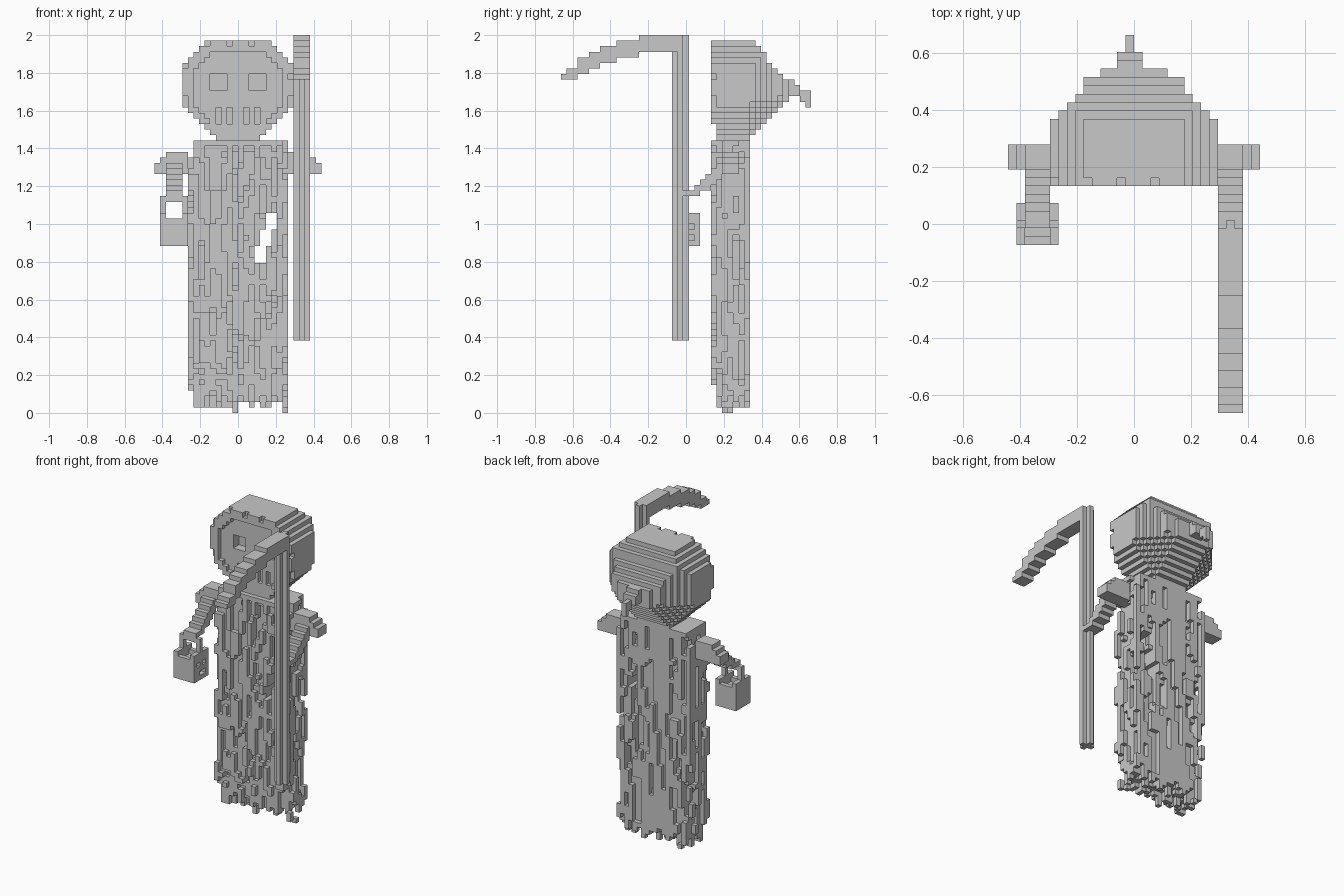
import bpy
import bmesh
import random
from mathutils import Vector

random.seed(7)
V = 2 / 68  # edge length of one cube

cube = bpy.data.objects.get("Cube")
if cube:
    bpy.data.objects.remove(cube, do_unlink=True)

stone = bpy.data.materials.new("plain grey")
stone.use_nodes = True
GREY = (0.58, 0.58, 0.58, 1)
stone.diffuse_color = GREY
stone.node_tree.nodes["Principled BSDF"].inputs["Base Color"].default_value = GREY


def box(xs, ys, zs):
    """Set of cubes filling half-open index ranges."""
    return {(x, y, z) for x in range(*xs) for y in range(*ys) for z in range(*zs)}


def flip(cells):
    """Mirror cubes across x = 0."""
    return {(-1 - x, y, z) for x, y, z in cells}


def profile(xs, steps):
    """Extrude a side profile of (y start, y end, z low, z high) along x."""
    return set().union(*(box(xs, s[:2], s[2:]) for s in steps))


def build(name, cells):
    """Skin a set of cubes, keeping only the exposed faces."""
    bm = bmesh.new()
    verts = {}

    def vert(p):
        key = tuple(round(c) for c in p)
        if key not in verts:
            verts[key] = bm.verts.new((key[0] * V, (key[1] - 0.5) * V, key[2] * V))
        return verts[key]

    for cell in cells:
        for axis in range(3):
            u, w, n = Vector(), Vector(), Vector()
            n[axis] = u[(axis + 1) % 3] = w[(axis + 2) % 3] = 1
            for side in (0, 1):
                step = n if side else -n
                if tuple(round(a + b) for a, b in zip(cell, step)) in cells:
                    continue
                o = Vector(cell) + n * side
                loop = [o, o + u, o + u + w, o + w]
                bm.faces.new([vert(p) for p in (loop if side else loop[::-1])])
    mesh = bpy.data.meshes.new(name)
    bm.to_mesh(mesh)
    bm.free()
    mesh.materials.append(stone)
    obj = bpy.data.objects.new(name, mesh)
    bpy.context.collection.objects.link(obj)
    return obj


# Scythe: cross-shaped pole and stepped curved blade
scythe = box((11, 12), (-2, 1), (13, 68)) | box((10, 13), (-1, 0), (13, 68))
scythe |= profile((10, 13), [
    (-8, -1, 65, 68), (-12, -8, 64, 67), (-15, -12, 63, 66), (-17, -15, 62, 65),
    (-19, -17, 61, 64), (-21, -19, 60, 62), (-22, -21, 60, 61)])
build("scythe", scythe)

# Arms: stepped sleeve reaching forward, with a pointed shoulder
arm = profile((10, 13), [
    (0, 2, 39, 40), (2, 3, 39, 41), (3, 4, 40, 42), (4, 5, 40, 43),
    (5, 6, 41, 44), (6, 7, 42, 45), (7, 10, 43, 47)])
arm |= box((9, 10), (7, 10), (43, 47)) | box((13, 14), (7, 10), (43, 46))
arm |= box((14, 15), (7, 10), (43, 45))
build("left_arm", arm)
build("right_arm", flip(arm))

# Bucket: box with a sunken top, a thin handle and a small carved face
bucket = box((-14, -9), (-2, 3), (30, 36)) - box((-13, -10), (-2, 3), (35, 36))
bucket -= box((-13, -10), (-1, 2), (34, 35))
bucket -= {(-10, -1, 33), (-10, 1, 33)} | box((-10, -9), (0, 2), (31, 32))
build("bucket", bucket)
build("bucket_handle", box((-14, -9), (0, 1), (36, 39)) - box((-13, -10), (0, 1), (36, 38)))

# Robe: solid core with an uneven hem that is shorter at the front
robe = set()
for x in range(-9, 9):
    for y in range(5, 12):
        hem = random.choice((1, 2, 2, 3, 3, 4, 5))
        if y == 5:
            hem += 4
        elif x == -9:
            hem += 3
        robe |= box((x, x + 1), (y, y + 1), (hem, 49))
robe |= box((8, 9), (8, 9), (0, 4)) | box((-1, 0), (7, 8), (0, 4))
# Rounded shoulders
for x in (-9, 8):
    robe -= box((x, x + 1), (5, 7), (47, 49)) | box((x, x + 1), (10, 12), (46, 49))
robe -= box((-9, -8), (5, 12), (47, 49))


def tear(x, y, chance, inward):
    """Cut random vertical gaps, some two cubes deep, in one column."""
    z = random.randint(1, 8)
    while z < 47:
        top = z + random.randint(3, 10)
        if random.random() < chance:
            span = (z, min(top, 48))
            robe.difference_update(box((x, x + 1), (y, y + 1), span))
            if random.random() < 0.3:
                x2, y2 = x + inward[0], y + inward[1]
                robe.difference_update(box((x2, x2 + 1), (y2, y2 + 1), (z + 1, span[1] - 1)))
        z = top + random.randint(1, 7)


for x in range(-9, 9):
    tear(x, 5, 0.9, (0, 1))
    tear(x, 11, 0.3 if -5 < x < 4 else 0.85, (0, -1))
for y in range(6, 11):
    tear(-9, y, 0.85, (1, 0))
    tear(8, y, 0.85, (-1, 0))

# Slanted slit through the robe and a slanted groove on its left side
for z in range(27, 36):
    x = 3 + (z - 27) // 3
    robe -= box((x, x + 2), (5, 12), (z, z + 1))
for z in range(34, 41):
    y = 6 + (z - 34) * 2 // 3
    robe -= box((8, 9), (y, y + 1), (z, z + 2))
build("robe", robe)

# Hood: octagon front cut by four stepped slopes toward the back
hood = set()
for y in range(5, 19):
    back = max(0, y - 12)
    low = 52 if y == 5 else 49 + max(0, y - 11)
    high = 67 - back - (1 if y > 14 else 0)
    wide = 10 - back + (1 if y == 17 else 0)
    for z in range(low, high):
        half = min(wide, 6 + 66 - z, 4 + z - (49 if y == 5 else low))
        hood |= box((-half, half), (y, y + 1), (z, z + 1))

# Recessed face, eye sockets, tooth gaps and notched rim
for z in range(52, 65):
    half = min(8, 4 + 65 - z, z - 47)
    hood -= box((-half, half), (5, 6), (z, z + 1))
for x in (-5, 2):
    hood -= box((x, x + 3), (6, 8), (58, 61))
for x in (-4, -2, 1, 3):
    hood -= box((x, x + 1), (6, 7), (52, 55))
hood -= {(x, 5, 66) for x in (-6, -2, 2)}
hood -= {(x, 5, z) for x in (-10, 9) for z in range(55, 63) if random.random() < 0.3}
build("hood", hood)

# Drooping tip at the back of the hood
tip = box((-2, 1), (19, 20), (57, 60)) | box((-2, 1), (20, 21), (57, 59))
tip |= box((-1, 0), (21, 22), (56, 58)) | box((-1, 0), (22, 23), (55, 58))
build("hood_tip", tip)
